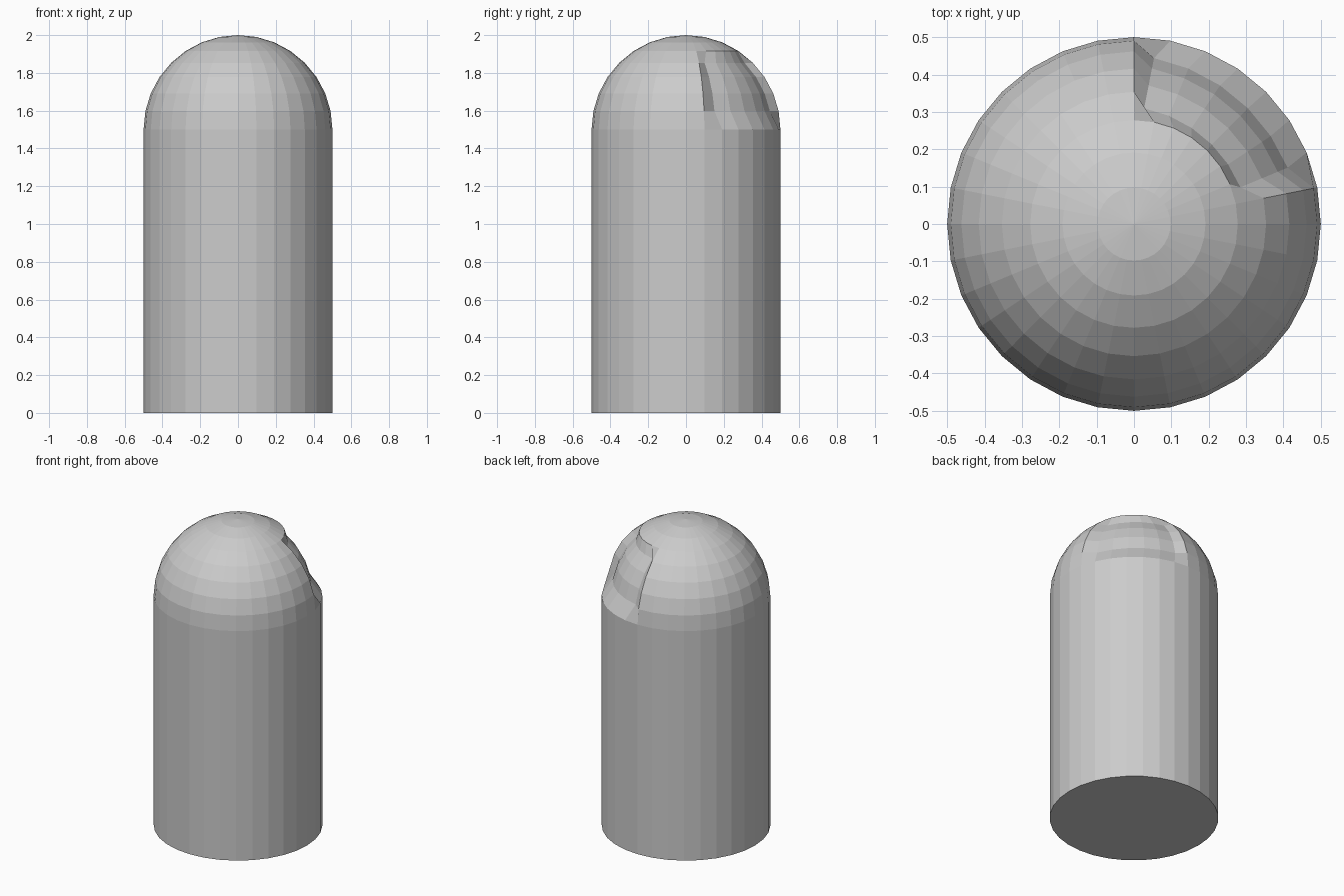
import bpy, bmesh, math
from mathutils import Vector

if "Cube" in bpy.data.objects:
    bpy.data.objects.remove(bpy.data.objects["Cube"])

SIDES, RADIUS, BODY_H = 32, 0.5, 1.5


def make_object(name, bm):
    mesh = bpy.data.meshes.new(name)
    bm.normal_update()
    bm.to_mesh(mesh)
    bm.free()
    obj = bpy.data.objects.new(name, mesh)
    bpy.context.collection.objects.link(obj)
    return obj


# Straight cylindrical body
bm = bmesh.new()
bmesh.ops.create_cone(bm, cap_ends=True, segments=SIDES,
                      radius1=RADIUS, radius2=RADIUS, depth=BODY_H)
bmesh.ops.translate(bm, verts=bm.verts, vec=(0, 0, BODY_H / 2))
make_object("body", bm)

# Half-sphere dome
bm = bmesh.new()
bmesh.ops.create_uvsphere(bm, u_segments=SIDES, v_segments=16, radius=RADIUS)
lower = [v for v in bm.verts if v.co.z < -0.01]
bmesh.ops.delete(bm, geom=lower, context='VERTS')

# Recessed panel: push a patch of the dome inward
step = math.tau / SIDES
push = Vector((-0.042, -0.037, 0))
for v in bm.verts:
    segment = round(math.atan2(v.co.y, v.co.x) / step)
    ring = round(math.acos(max(-1, min(1, v.co.z / RADIUS))) / step)
    if 2 <= segment <= 7 and 4 <= ring <= 7:
        v.co += push

bmesh.ops.translate(bm, verts=bm.verts, vec=(0, 0, BODY_H))
make_object("dome", bm)
